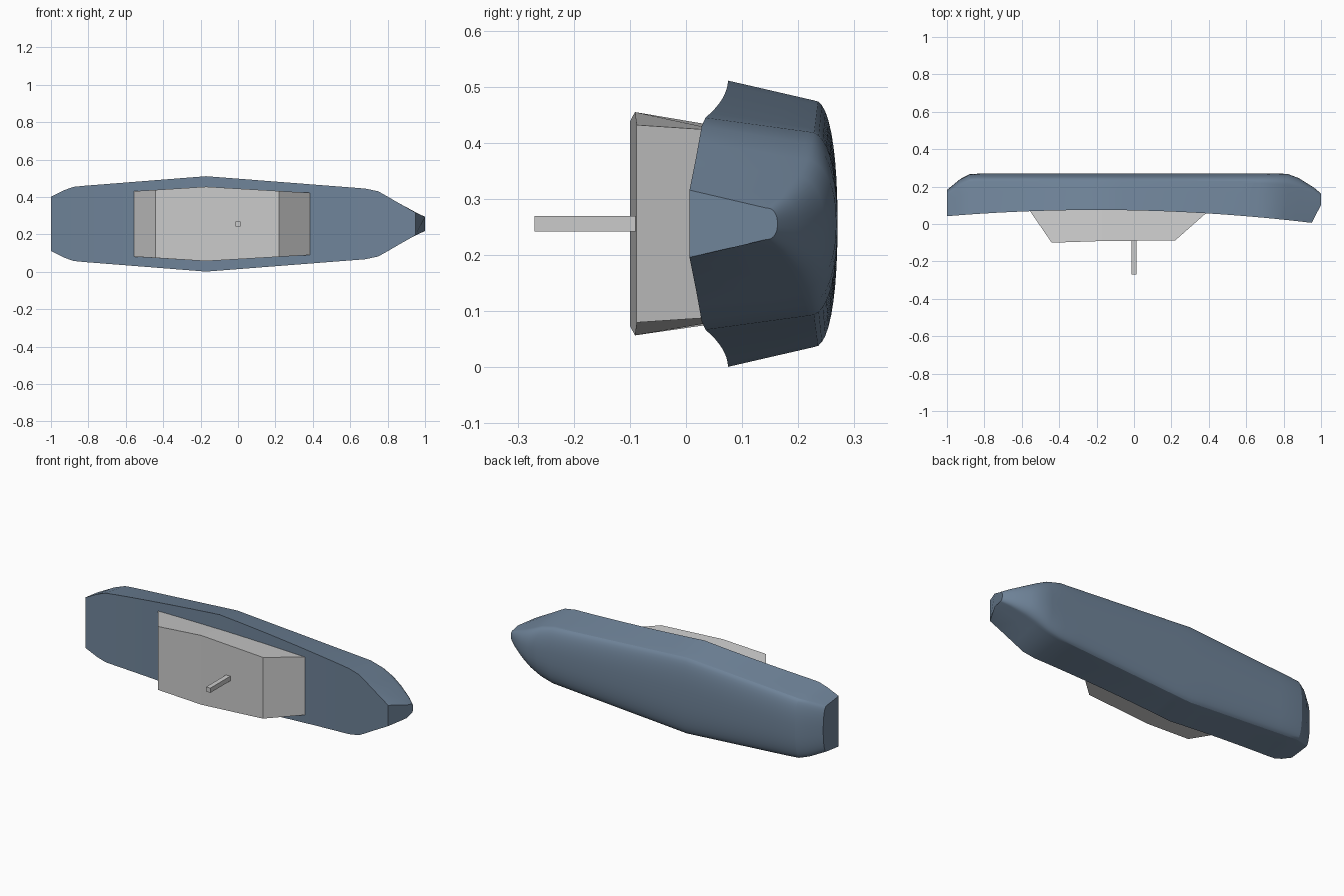
import bpy, bmesh, math

if "Cube" in bpy.data.objects:
    bpy.data.objects.remove(bpy.data.objects["Cube"])

ZC = 0.256  # centre line height; the boat lies on its side, deck facing -y


def make_object(name, bm, angle=None):
    bmesh.ops.recalc_face_normals(bm, faces=bm.faces)
    mesh = bpy.data.meshes.new(name)
    bm.to_mesh(mesh)
    bm.free()
    obj = bpy.data.objects.new(name, mesh)
    bpy.context.collection.objects.link(obj)
    if angle:
        bpy.ops.object.select_all(action='DESELECT')
        obj.select_set(True)
        bpy.context.view_layer.objects.active = obj
        bpy.ops.object.shade_smooth_by_angle(angle=math.radians(angle))
    return obj


def loft(rings):
    bm = bmesh.new()
    vs = [[bm.verts.new(p) for p in r] for r in rings]
    n = len(vs[0])
    for a, b in zip(vs, vs[1:]):
        for i in range(n):
            j = (i + 1) % n
            bm.faces.new((a[i], a[j], b[j], b[i]))
    bm.faces.new(vs[0])
    bm.faces.new(vs[-1])
    return bm


# Hull stations: deck x, deck half width, chine x, chine y, chine half width, keel y
stations = [
    (-1.0, 0.145, -1.0, 0.150, 0.132, 0.182),
    (-0.93, 0.180, -0.93, 0.198, 0.160, 0.240),
    (-0.88, 0.198, -0.88, 0.222, 0.172, 0.266),
    (-0.82, 0.204, -0.82, 0.223, 0.177, 0.270),
    (-0.17, 0.255, -0.17, 0.227, 0.220, 0.270),
    (0.68, 0.189, 0.68, 0.218, 0.164, 0.270),
    (0.75, 0.174, 0.76, 0.212, 0.144, 0.270),
    (0.80, 0.146, 0.82, 0.203, 0.116, 0.268),
    (0.86, 0.111, 0.88, 0.188, 0.086, 0.246),
    (0.92, 0.077, 0.96, 0.164, 0.048, 0.196),
    (0.95, 0.060, 1.0, 0.143, 0.028, 0.163),
]


def hull_ring(xd, hd, xc, yc, hc, yk):
    yd = 0.075 - 0.052 * (xd + 0.2) ** 2
    f = 0.7
    half = [(xd, yd, hd), (xc, yd + f * (yc - yd), hd + f * (hc - hd))]
    for i in range(10):
        t = i / 10 * math.pi / 2
        half.append((xc, yc + (yk - yc) * math.sin(t) ** 0.87,
                     hc * math.cos(t) ** 0.87))
    ring = [(x, y, ZC + h) for x, y, h in half] + [(xc, yk, ZC)]
    return ring + [(x, y, ZC - h) for x, y, h in reversed(half)]


rings = []
for a, b in zip(stations, stations[1:]):
    steps = 8 if b[0] - a[0] > 0.5 else 1
    for k in range(steps):
        rings.append(hull_ring(*[p + (q - p) * k / steps for p, q in zip(a, b)]))
rings.append(hull_ring(*stations[-1]))
hull = make_object("hull", loft(rings), 22)
mat = bpy.data.materials.new("hull_blue")
mat.diffuse_color = (0.16, 0.23, 0.32, 1)
mat.use_nodes = True
mat.node_tree.nodes["Principled BSDF"].inputs["Base Color"].default_value = mat.diffuse_color
hull.data.materials.append(mat)

# Cabin: roof x, roof y, roof half width, base x, base y, base half width
cabin_sections = [
    (-0.44, -0.100, 0.182, -0.56, 0.075, 0.175),
    (-0.17, -0.091, 0.199, -0.17, 0.080, 0.170),
    (0.22, -0.088, 0.176, 0.39, 0.062, 0.166),
]
cabin_rings = [[(xr, yr, ZC + hr), (xb, yb, ZC + hb),
                (xb, yb, ZC - hb), (xr, yr, ZC - hr)]
               for xr, yr, hr, xb, yb, hb in cabin_sections]
make_object("cabin", loft(cabin_rings))

# Mast on the cabin roof
m = 0.0135
mast_rings = [[(-m, y, ZC - m), (m, y, ZC - m), (m, y, ZC + m), (-m, y, ZC + m)]
              for y in (-0.27, -0.085)]
make_object("mast", loft(mast_rings))
